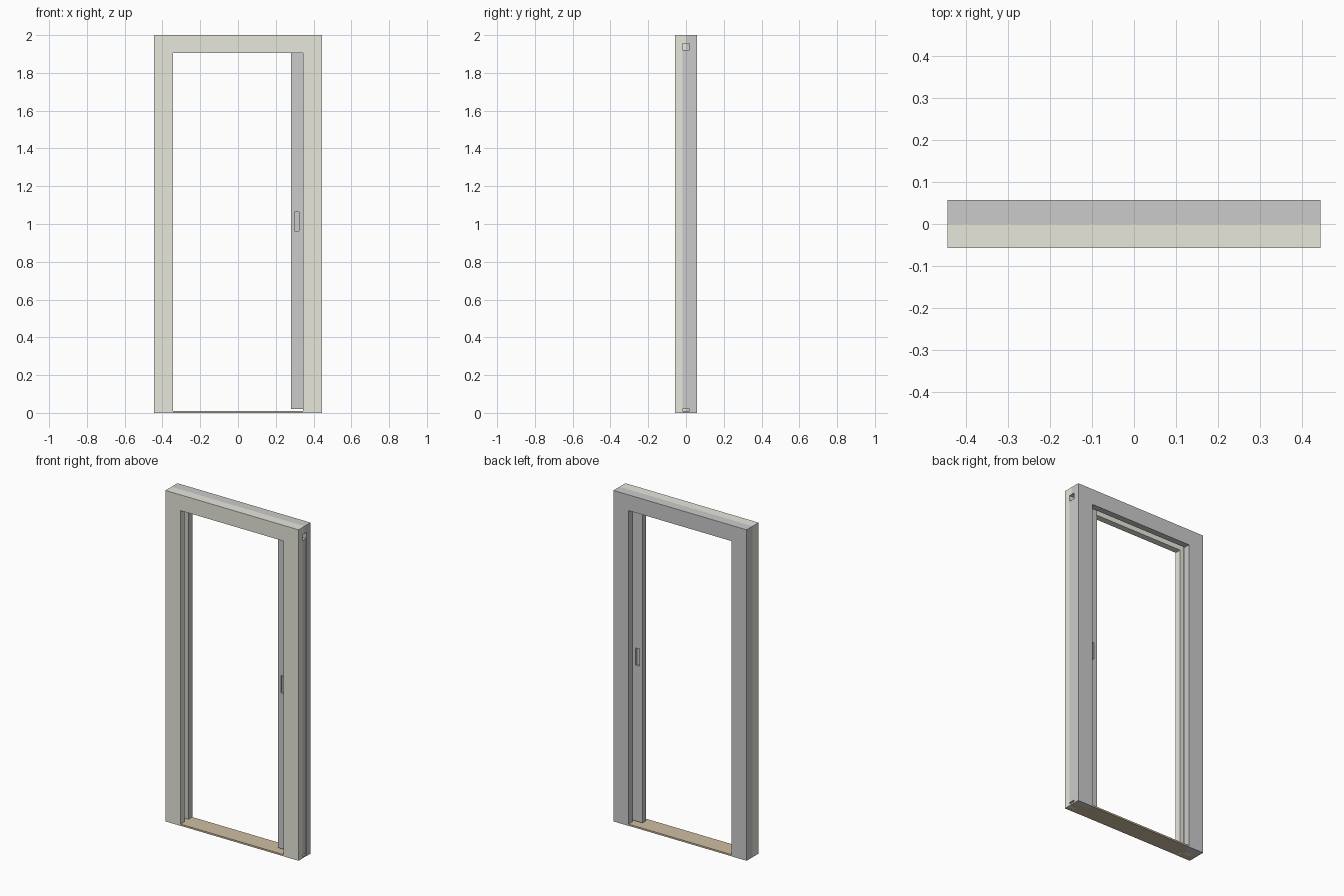
import bpy, bmesh

if "Cube" in bpy.data.objects:
    bpy.data.objects.remove(bpy.data.objects["Cube"])

HW, HD, H = 0.445, 0.057, 2.0      # half width, half depth, height
OPEN, HEAD = 0.345, 1.905          # half opening, underside of head
SLOT = 0.019                       # half width of the door channel


def material(name, rgb):
    m = bpy.data.materials.new(name)
    m.diffuse_color = (*rgb, 1)
    m.use_nodes = True
    m.node_tree.nodes["Principled BSDF"].inputs["Base Color"].default_value = m.diffuse_color
    return m


cream = material("cream", (0.80, 0.80, 0.72))
tan = material("tan", (0.62, 0.52, 0.36))


def prism(name, loops, mat=None):
    """Extrude (x, z) outlines along y; each loop is (points, y0, y1)."""
    bm = bmesh.new()
    for pts, y0, y1 in loops:
        face = bm.faces.new([bm.verts.new((x, y0, z)) for x, z in pts])
        out = bmesh.ops.extrude_face_region(bm, geom=[face])
        verts = [v for v in out["geom"] if isinstance(v, bmesh.types.BMVert)]
        bmesh.ops.translate(bm, verts=verts, vec=(0, y1 - y0, 0))
    bmesh.ops.recalc_face_normals(bm, faces=bm.faces)
    me = bpy.data.meshes.new(name)
    bm.to_mesh(me)
    bm.free()
    ob = bpy.data.objects.new(name, me)
    bpy.context.collection.objects.link(ob)
    if mat:
        me.materials.append(mat)
    return ob


def rect(x0, x1, z0, z1):
    return [(x0, z0), (x1, z0), (x1, z1), (x0, z1)]


# Frame halves: outer casing plus a lining that leaves the door channel open
casing = [(-HW, 0), (-OPEN, 0), (-OPEN, HEAD), (OPEN, HEAD),
          (OPEN, 0), (HW, 0), (HW, H), (-HW, H)]
lining = [(-HW, 0), (-OPEN - 0.025, 0), (-OPEN - 0.025, 1.955),
          (HW, 1.955), (HW, H), (-HW, H)]
for name, s, mat in (("front_frame", -1, cream), ("back_frame", 1, None)):
    prism(name, [(casing, s * HD, s * SLOT), (lining, s * SLOT, 0)], mat)

# Threshold across the floor
prism("threshold", [(rect(-HW + 0.001, HW - 0.001, 0, 0.01), -HD + 0.001, HD - 0.001)], tan)

# Sliding door slid into its pocket
door = prism("sliding_door", [(rect(0.28, HW - 0.001, 0.02, 1.92), -0.0175, 0.0175)])

# Recessed pulls on both faces of the door
X0, X1, Z0, Z1, T = 0.295, 0.327, 0.958, 1.068, 0.004
cutter = prism("pull_cutter", [(rect(X0 + T, X1 - T, Z0 + T, Z1 - T), s * 0.007, s * 0.03)
                               for s in (-1, 1)])
cutter.hide_render = True
cutter.hide_set(True)
cut = door.modifiers.new("pulls", 'BOOLEAN')
cut.operation, cut.object, cut.solver = 'DIFFERENCE', cutter, 'EXACT'

# Thin rims around the pulls
for side, s in (("front", -1), ("back", 1)):
    bars = [rect(X0, X0 + T, Z0, Z1), rect(X1 - T, X1, Z0, Z1),
            rect(X0 + T, X1 - T, Z0, Z0 + T), rect(X0 + T, X1 - T, Z1 - T, Z1)]
    prism(side + "_pull_rim", [(b, s * 0.0165, s * 0.0185) for b in bars])
